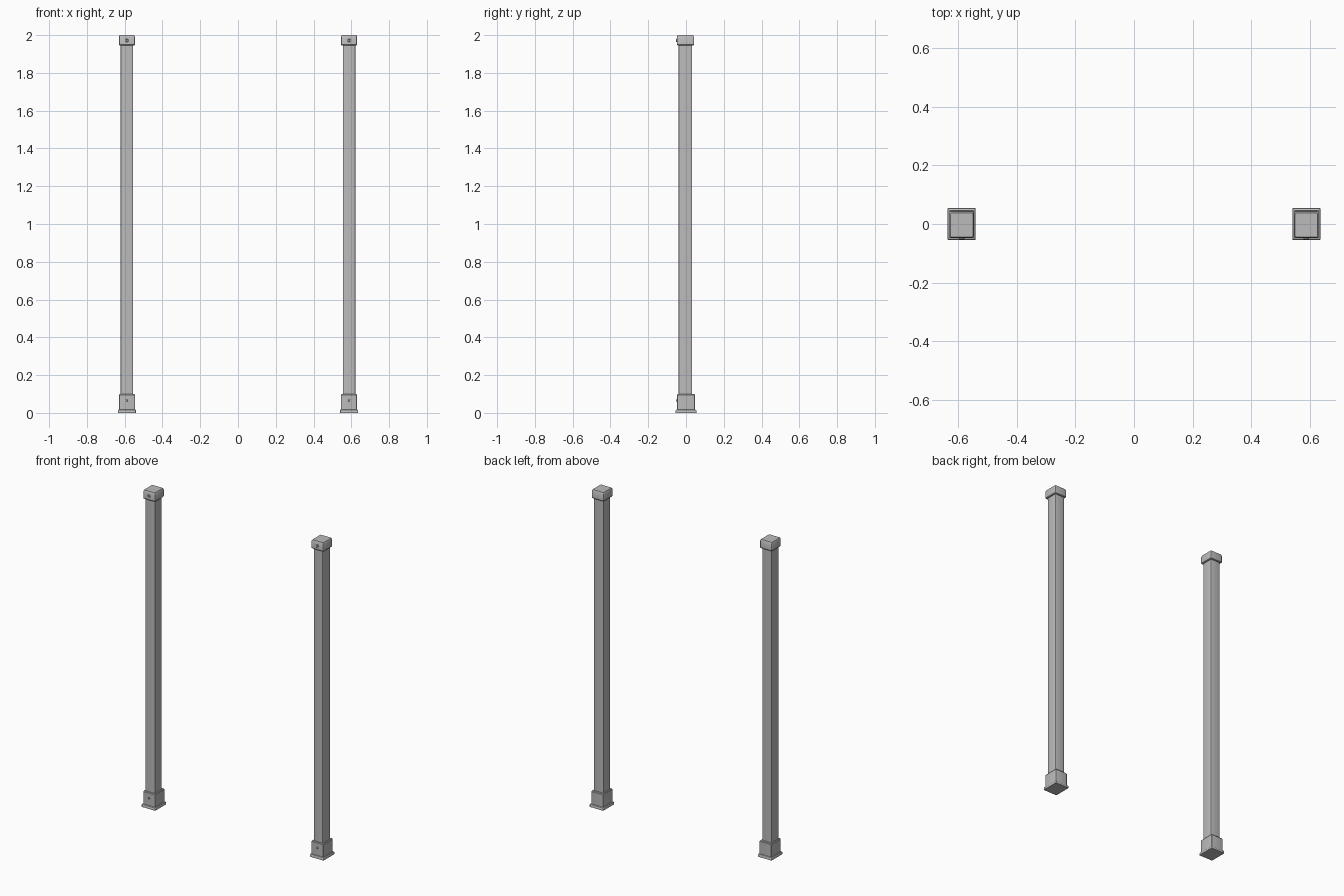
import bpy, bmesh, math
from mathutils import Vector

old = bpy.data.objects.get("Cube")
if old:
    bpy.data.objects.remove(old, do_unlink=True)

grey = bpy.data.materials.new("grey_metal")
grey.use_nodes = True
colour = (0.5, 0.5, 0.5, 1)
grey.diffuse_color = colour
grey.node_tree.nodes["Principled BSDF"].inputs["Base Color"].default_value = colour


def finish(bm, name):
    bmesh.ops.recalc_face_normals(bm, faces=bm.faces)
    mesh = bpy.data.meshes.new(name)
    bm.to_mesh(mesh)
    bm.free()
    mesh.materials.append(grey)
    ob = bpy.data.objects.new(name, mesh)
    bpy.context.collection.objects.link(ob)
    bpy.context.view_layer.objects.active = ob
    ob.select_set(True)
    bpy.ops.object.shade_smooth_by_angle(angle=math.radians(30))
    ob.select_set(False)
    return ob


def loft(name, x, y, layers, radius):
    """Stack rounded rectangles given as (half width, half depth, z)."""
    bm = bmesh.new()
    rings = []
    for hw, hd, z in layers:
        ring = []
        for i in range(16):
            a = math.radians((i // 4) * 90 + (i % 4) * 30)
            q = math.radians((i // 4) * 90 + 45)
            sx, sy = math.copysign(1, math.cos(q)), math.copysign(1, math.sin(q))
            ring.append(bm.verts.new((x + sx * (hw - radius) + radius * math.cos(a),
                                      y + sy * (hd - radius) + radius * math.sin(a), z)))
        rings.append(ring)
    for low, high in zip(rings, rings[1:]):
        for i in range(16):
            j = (i + 1) % 16
            bm.faces.new((low[i], low[j], high[j], high[i]))
    bm.faces.new(rings[0])
    bm.faces.new(rings[-1])
    return finish(bm, name)


def screw(name, x, y, z, radius):
    """Round screw head facing the front, with a recessed centre."""
    bm = bmesh.new()
    rings = []
    for r, dy in ((1, 0.004), (1, -0.003), (0.8, -0.005), (0.45, -0.005), (0.4, -0.002)):
        rings.append([bm.verts.new(Vector((x + r * radius * math.cos(i * math.pi / 8), y + dy,
                                           z + r * radius * math.sin(i * math.pi / 8))))
                      for i in range(16)])
    for a, b in zip(rings, rings[1:]):
        for i in range(16):
            j = (i + 1) % 16
            bm.faces.new((a[i], a[j], b[j], b[i]))
    bm.faces.new(rings[0])
    bm.faces.new(rings[-1])
    return finish(bm, name)


for side, x in (("left", 0.588), ("right", -0.588)):
    # Long square tube
    loft(side + "_post", x, -0.003, [(0.033, 0.036, 0.01), (0.033, 0.036, 1.96)], 0.005)
    # Foot with a thin flange and a socket for the tube
    loft(side + "_foot", x, 0, [
        (0.048, 0.055, 0), (0.048, 0.055, 0.012), (0.046, 0.053, 0.016),
        (0.042, 0.048, 0.018), (0.042, 0.048, 0.096), (0.039, 0.045, 0.1)], 0.004)
    # Cap with a chamfered top
    loft(side + "_cap", x, -0.003, [
        (0.039, 0.042, 1.945), (0.042, 0.045, 1.949),
        (0.042, 0.045, 1.992), (0.038, 0.041, 2.0)], 0.004)
    # Fixing screws on the front
    screw(side + "_cap_screw", x, -0.048, 1.972, 0.009)
    screw(side + "_foot_screw", x, -0.048, 0.065, 0.006)
